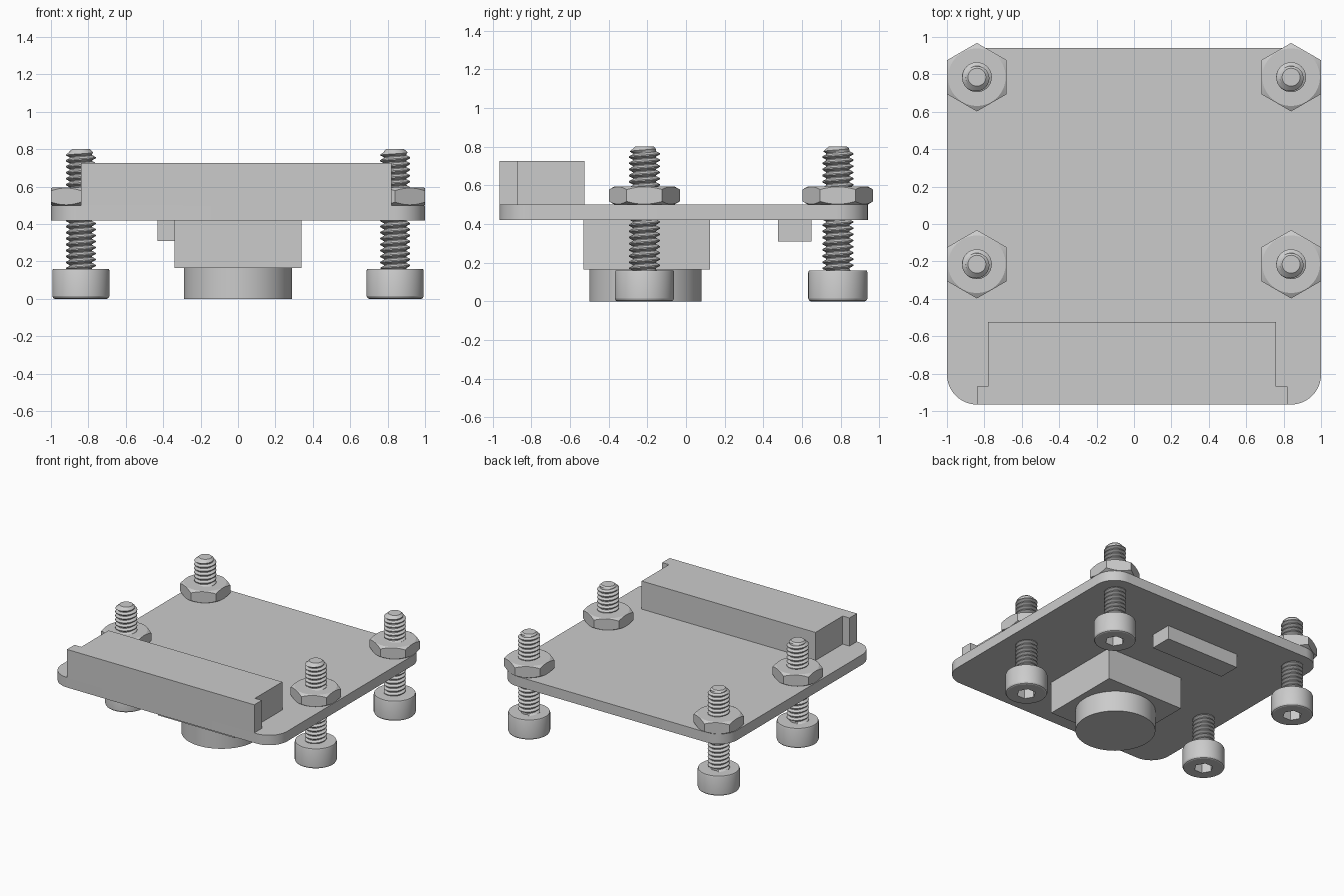
import bpy, bmesh, math

if "Cube" in bpy.data.objects:
    bpy.data.objects.remove(bpy.data.objects["Cube"], do_unlink=True)

grey = bpy.data.materials.new("plain grey")
grey.use_nodes = True
grey.diffuse_color = (0.6, 0.6, 0.6, 1)
grey.node_tree.nodes["Principled BSDF"].inputs["Base Color"].default_value = (0.6, 0.6, 0.6, 1)


def make(name, bm, smooth=False):
    """Turn a bmesh into a grey object."""
    bmesh.ops.remove_doubles(bm, verts=bm.verts, dist=0.0002)
    bmesh.ops.recalc_face_normals(bm, faces=bm.faces)
    mesh = bpy.data.meshes.new(name)
    bm.to_mesh(mesh)
    bm.free()
    mesh.materials.append(grey)
    obj = bpy.data.objects.new(name, mesh)
    bpy.context.collection.objects.link(obj)
    if smooth:
        shade(obj)
    return obj


def shade(obj):
    bpy.ops.object.select_all(action="DESELECT")
    obj.select_set(True)
    bpy.context.view_layer.objects.active = obj
    bpy.ops.object.shade_smooth_by_angle(angle=math.radians(25))


def prism(name, outline, low, high):
    """Extrude an xy outline from low to high."""
    bm = bmesh.new()
    base = bm.faces.new([bm.verts.new((x, y, low)) for x, y in outline])
    top = bmesh.ops.extrude_face_region(bm, geom=[base])["geom"]
    bmesh.ops.translate(bm, vec=(0, 0, high - low),
                        verts=[v for v in top if isinstance(v, bmesh.types.BMVert)])
    return make(name, bm)


def box(name, x0, x1, y0, y1, z0, z1):
    return prism(name, [(x0, y0), (x1, y0), (x1, y1), (x0, y1)], z0, z1)


def polygon(radius, sides, turn=0.0):
    step = 2 * math.pi / sides
    return [(radius * math.cos(turn + i * step), radius * math.sin(turn + i * step))
            for i in range(sides)]


def lathe(name, profile, sides=64):
    """Revolve (radius, z) points; the ends are closed with flat caps."""
    bm = bmesh.new()
    rings = [[bm.verts.new((x, y, z)) for x, y in polygon(r, sides)] for r, z in profile]
    for a, b in zip(rings, rings[1:]):
        for i in range(sides):
            j = (i + 1) % sides
            bm.faces.new((a[i], a[j], b[j], b[i]))
    bm.faces.new(rings[0])
    bm.faces.new(rings[-1])
    return make(name, bm, smooth=True)


def cut(obj, tool, operation):
    mod = obj.modifiers.new("cut", "BOOLEAN")
    mod.operation = operation
    mod.solver = "EXACT"
    mod.object = tool
    bpy.context.view_layer.objects.active = obj
    bpy.ops.object.modifier_apply(modifier=mod.name)
    bpy.data.objects.remove(tool, do_unlink=True)
    shade(obj)


# Board with rounded corners
corner = 0.16
outline = []
for quarter, (sx, cy) in enumerate([(1, 0.94 - corner), (-1, 0.94 - corner),
                                    (-1, corner - 0.965), (1, corner - 0.965)]):
    for i in range(13):
        a = math.pi / 2 * (quarter + i / 12)
        outline.append((sx * (1 - corner) + corner * math.cos(a), cy + corner * math.sin(a)))
shade(prism("board", outline, 0.42, 0.5))

# Connector with a wider lip along the front edge
prism("connector", [(-0.84, -0.965), (0.82, -0.965), (0.82, -0.87), (0.76, -0.87),
                    (0.76, -0.525), (-0.78, -0.525), (-0.78, -0.87), (-0.84, -0.87)], 0.5, 0.725)

# Parts under the board
box("sensor_housing", -0.34, 0.34, -0.53, 0.125, 0.165, 0.42)
box("small_chip", -0.43, 0.22, 0.475, 0.65, 0.31, 0.42)
lens = lathe("lens_barrel", [(0.29, 0), (0.29, 0.165)])
lens.location.y = -0.21

# Socket head: filleted cylinder with a hexagonal recess
head = lathe("screw_head", [(0.14, 0), (0.148, 0.004), (0.153, 0.014),
                            (0.153, 0.15), (0.149, 0.16)], 48)
cut(head, prism("socket_cutter", polygon(0.07, 6), -0.05, 0.08), "DIFFERENCE")

# Nut: hexagon with chamfered corners
nut = prism("nut", polygon(0.183, 6, math.pi / 2), 0.5, 0.595)
cut(nut, lathe("chamfer_cutter", [(0.152, 0.499), (0.19, 0.521),
                                  (0.19, 0.574), (0.152, 0.596)]), "INTERSECT")


def threaded_shaft(bottom=0.16, top=0.8, pitch=0.032, sides=32):
    """Helical thread, clamped at both ends and tapered at the tip."""
    profile = [(0, 0.06), (0.15, 0.06), (0.48, 0.08), (0.67, 0.08)]
    turns = int((top - bottom) / pitch) + 3
    bm = bmesh.new()
    columns = []
    for i in range(sides + 1):
        a = 2 * math.pi * i / sides
        column = []
        for k in range(turns):
            for part, radius in profile:
                z = bottom + (k - 1 + part + i / sides) * pitch
                if z <= bottom:
                    z, radius = bottom, 0.06
                z = min(z, top)
                radius = min(radius, 0.048 + (top - z) * 1.1)
                column.append(bm.verts.new((radius * math.cos(a), radius * math.sin(a), z)))
        columns.append(column)
    for a, b in zip(columns, columns[1:]):
        for k in range(len(a) - 1):
            bm.faces.new((a[k], b[k], b[k + 1], a[k + 1]))
    bm.faces.new([c[-1] for c in columns[:-1]])
    return make("screw_shaft", bm, smooth=True)


shaft = threaded_shaft()

# Four sets of screw and nut
places = [("front_left", 0.84, -0.215), ("front_right", -0.84, -0.215),
          ("back_left", 0.84, 0.785), ("back_right", -0.84, 0.785)]
for part in (head, shaft, nut):
    base_name = part.name
    for i, (place, x, y) in enumerate(places):
        obj = part if i == 0 else part.copy()
        if i:
            bpy.context.collection.objects.link(obj)
        obj.name = place + "_" + base_name
        obj.location = (x, y, 0)
